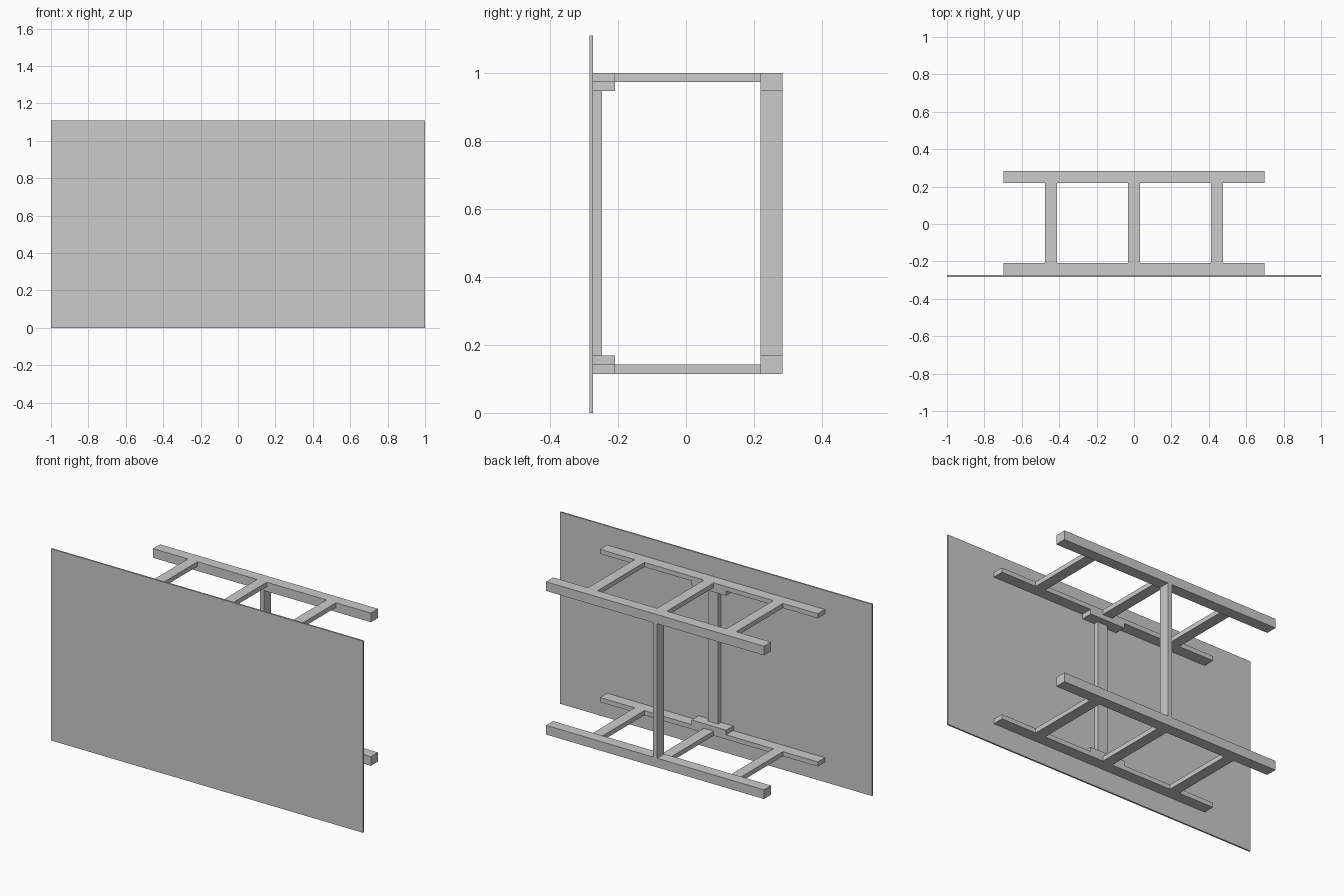
import bpy

if "Cube" in bpy.data.objects:
    bpy.data.objects.remove(bpy.data.objects["Cube"])


def box(name, x, y, z):
    """Box from (min, max) ranges on each axis."""
    bpy.ops.mesh.primitive_cube_add(
        size=1, location=[(a + b) / 2 for a, b in (x, y, z)])
    ob = bpy.context.object
    ob.name = name
    ob.scale = [b - a for a, b in (x, y, z)]
    bpy.ops.object.transform_apply(location=False, rotation=False, scale=True)
    return ob


T = 0.0266                      # plank thickness
PANEL_Y = (-0.2835, -0.274)
FRONT_Y = (-0.274, -0.209)      # front rail depth
BACK_Y = (0.219, 0.2835)        # back rail depth
RAIL_X = (-0.698, 0.698)
BOTTOM, TOP = 0.115, 1.0

# Front board
box("front_board", (-1, 1), PANEL_Y, (0, 1.11))

# Two horizontal ladder frames; inner blocks face each other
for level, outer, d in (("lower", BOTTOM, 1), ("upper", TOP, -1)):
    thin = sorted((outer, outer + d * T))
    thick = sorted((outer, outer + d * 2 * T))
    inner = sorted((outer + d * T, outer + d * 2 * T))
    box(level + "_front_rail", RAIL_X, FRONT_Y, thin)
    box(level + "_back_rail", RAIL_X, BACK_Y, thick)
    box(level + "_joint_block", (-0.111, 0.111), FRONT_Y, inner)
    for side, cx in (("left", -0.444), ("middle", 0), ("right", 0.444)):
        box(f"{level}_{side}_rung", (cx - 0.031, cx + 0.031),
            (FRONT_Y[1], BACK_Y[0]), thin)

# Upright posts between the frames
post_z = (BOTTOM + 2 * T, TOP - 2 * T)
box("front_post", (-0.032, 0.032), (FRONT_Y[0], FRONT_Y[0] + T), post_z)
box("back_post", (-T / 2, T / 2), BACK_Y, post_z)
